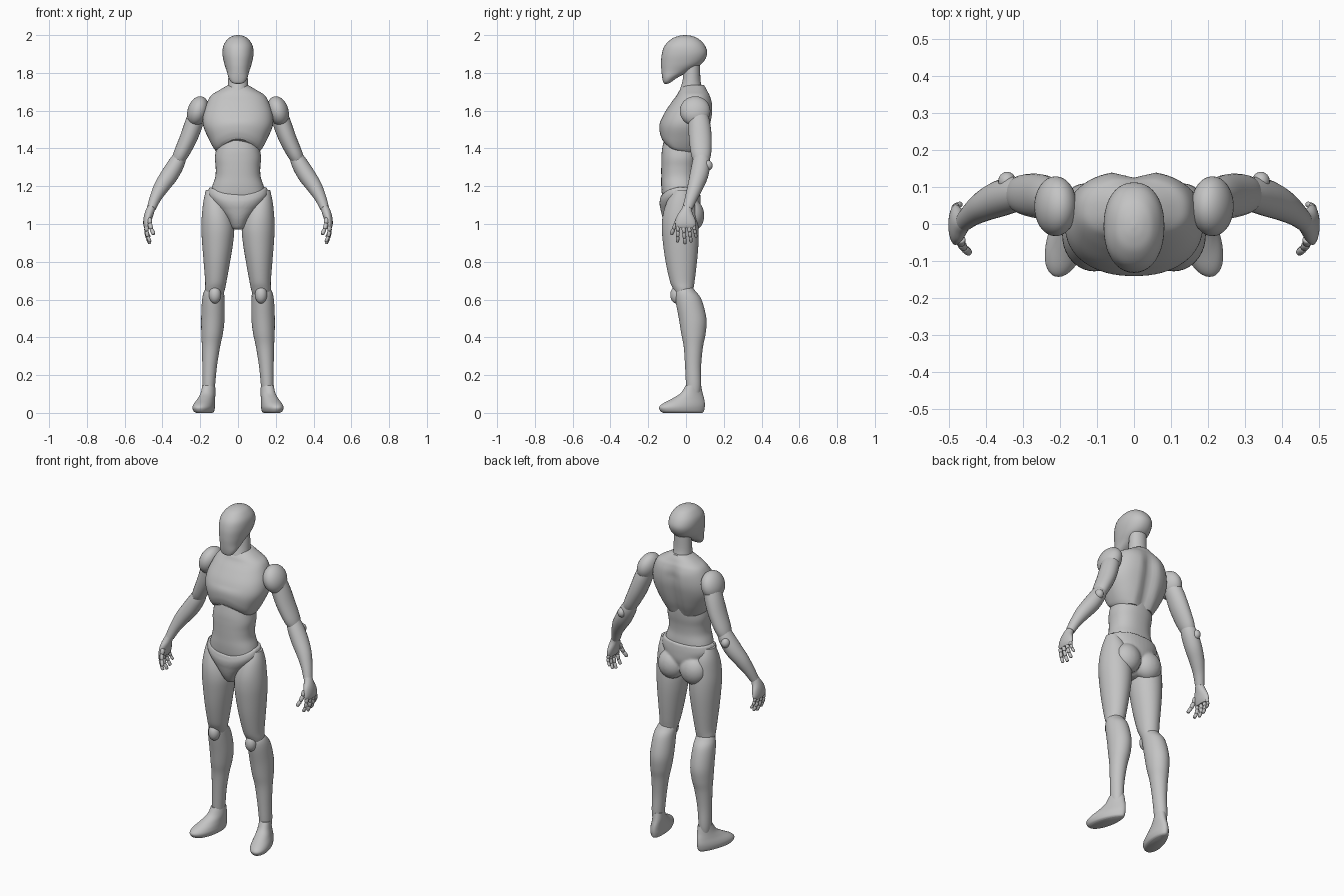
import bpy
import bmesh
from math import cos, sin, pi
from mathutils import Vector, Matrix

cube = bpy.data.objects.get("Cube")
if cube:
    bpy.data.objects.remove(cube)

GREY = (0.55, 0.55, 0.55, 1)
mat = bpy.data.materials.new("matte_grey")
mat.use_nodes = True
mat.diffuse_color = GREY
mat.node_tree.nodes["Principled BSDF"].inputs["Base Color"].default_value = GREY
parts = []


def clamp(v):
    return max(0.0, min(1.0, v))


def finish(name, bm):
    bmesh.ops.recalc_face_normals(bm, faces=bm.faces)
    mesh = bpy.data.meshes.new(name)
    bm.to_mesh(mesh)
    bm.free()
    mesh.materials.append(mat)
    ob = bpy.data.objects.new(name, mesh)
    bpy.context.collection.objects.link(ob)
    parts.append(ob)
    return ob


def smooth_rows(rows, steps=5):
    """Catmull-Rom interpolation between rows of numbers."""
    out = []
    for i in range(len(rows) - 1):
        a, b, c, d = (rows[max(0, min(len(rows) - 1, i + k))] for k in (-1, 0, 1, 2))
        for s in range(steps):
            t = s / steps
            out.append([q + t / 2 * (r - p + t * (2 * p - 5 * q + 4 * r - w + t * (3 * (q - r) + w - p)))
                        for p, q, r, w in zip(a, b, c, d)])
    return out + [list(rows[-1])]


def skin(bm, rings):
    """Joins rings of points into a closed tube."""
    loops = [[bm.verts.new(p) for p in ring] for ring in rings]
    n = len(loops[0])
    for lo, hi in zip(loops, loops[1:]):
        for i in range(n):
            bm.faces.new((lo[i], lo[(i + 1) % n], hi[(i + 1) % n], hi[i]))
    bm.faces.new(loops[0])
    bm.faces.new(loops[-1])


def spow(v, power):
    return abs(v) ** power * (1 if v >= 0 else -1)


def stack(rows, side=1, square=2.0, warp=None, n=40):
    """Level slices: height, centre x, half width, front y, back y."""
    rings = []
    for z, cx, rx, yf, yb in smooth_rows(rows):
        ring = []
        for i in range(n):
            a = 2 * pi * i / n
            p = Vector((cx + rx * spow(cos(a), 2 / square),
                        (yf + yb) / 2 + (yb - yf) / 2 * spow(sin(a), 2 / square), z))
            if warp:
                warp(p, cx)
            p.x *= side
            ring.append(p)
        rings.append(ring)
    bm = bmesh.new()
    skin(bm, rings)
    return bm


def tube(bm, rows, side=1, n=24, steps=5):
    """Slices square to a path: x, y, z, radius across, radius front to back."""
    rows = smooth_rows(rows, steps)
    rings = []
    for i, row in enumerate(rows):
        ahead, behind = rows[min(i + 1, len(rows) - 1)], rows[max(i - 1, 0)]
        t = (Vector(ahead[:3]) - Vector(behind[:3])).normalized()
        v = (Vector((0, 1, 0)) - t * t.y).normalized()
        u = v.cross(t)
        ring = [Vector(row[:3]) + u * row[3] * cos(2 * pi * k / n) + v * row[4] * sin(2 * pi * k / n)
                for k in range(n)]
        rings.append([(p.x * side, p.y, p.z) for p in ring])
    skin(bm, rings)
    return bm


def ball(bm, centre, radii, side=1, lean=0.0):
    x, y, z = centre
    m = (Matrix.Translation((x * side, y, z)) @ Matrix.Rotation(lean * side, 4, 'Y')
         @ Matrix.Diagonal((*radii, 1)))
    bmesh.ops.create_uvsphere(bm, u_segments=32, v_segments=20, radius=1, matrix=m)
    return bm


# Head and neck
finish("head", stack([
    (1.742, 0, .012, -.112, -.098), (1.75, 0, .034, -.12, -.08), (1.775, 0, .05, -.126, -.045),
    (1.81, 0, .06, -.13, .02), (1.85, 0, .073, -.132, .085), (1.9, 0, .082, -.128, .112),
    (1.945, 0, .077, -.112, .1), (1.98, 0, .054, -.076, .067), (1.995, 0, .028, -.04, .032),
    (2.0, 0, .004, -.01, .0)], square=2.2))
finish("neck", stack([
    (1.64, 0, .064, -.05, .1), (1.7, 0, .056, -.036, .09),
    (1.76, 0, .052, -.018, .077), (1.84, 0, .05, -.01, .075)]))


# Chest, with a raised front rib line and a groove down the spine
def chest_warp(p, cx):
    middle = clamp(1 - (p.x / .125) ** 2)
    if p.y < 0:
        p.z += .075 * middle * clamp(-p.y / .1) * clamp((1.56 - p.z) / .18)
    elif p.y > .05:
        p.y -= .022 * clamp(1 - abs(p.x) / .06) * clamp((1.72 - p.z) / .1)


finish("chest", stack([
    (1.375, 0, .108, -.128, .08), (1.4, 0, .128, -.134, .09), (1.45, 0, .155, -.14, .11),
    (1.52, 0, .184, -.138, .13), (1.58, 0, .184, -.118, .142), (1.64, 0, .165, -.08, .142),
    (1.68, 0, .143, -.05, .13), (1.705, 0, .105, -.036, .115), (1.735, 0, .054, -.012, .095)],
    square=2.3, warp=chest_warp, n=64))

# Abdomen
finish("abdomen", stack([
    (1.1, 0, .13, -.11, .05), (1.15, 0, .145, -.126, .06), (1.2, 0, .136, -.131, .06),
    (1.25, 0, .12, -.131, .055), (1.3, 0, .118, -.131, .058), (1.35, 0, .122, -.13, .066),
    (1.4, 0, .115, -.126, .07), (1.48, 0, .1, -.11, .07)], square=2.3))


# Pelvis with buttocks blended in
def pelvis_warp(p, cx):
    if p.y < 0:
        p.z -= .045 * clamp(1 - (p.x / .15) ** 2) * clamp(-p.y / .1) * clamp((p.z - 1.08) / .1)


bm = stack([
    (.972, 0, .03, -.085, .0), (.985, 0, .042, -.1, .02), (1.03, 0, .068, -.123, .05),
    (1.09, 0, .122, -.137, .075), (1.15, 0, .16, -.14, .076), (1.195, 0, .152, -.133, .07)],
    square=2.2, warp=pelvis_warp)
for s in (1, -1):
    ball(bm, (.072, .03, 1.045), (.08, .067, .085), s)
pelvis = finish("pelvis", bm)
remesh = pelvis.modifiers.new("blend", 'REMESH')
remesh.mode = 'VOXEL'
remesh.voxel_size = .006
remesh.use_smooth_shade = True
relax = pelvis.modifiers.new("relax", 'SMOOTH')
relax.factor = .5
relax.iterations = 6


# Feet turn outwards and widen to the toes
def foot_warp(p, cx):
    p.x = cx + (p.x - cx) * (1 - 1.6 * p.y) - .22 * p.y


for s, label in ((1, "left_"), (-1, "right_")):
    # Leg
    finish(label + "thigh", stack([
        (.62, .125, .046, -.05, .036), (.66, .121, .053, -.07, .04), (.7, .117, .057, -.086, .046),
        (.8, .112, .07, -.108, .058), (.9, .108, .082, -.122, .066), (.98, .107, .087, -.128, .066),
        (1.05, .112, .079, -.122, .058), (1.12, .12, .063, -.1, .045), (1.18, .13, .04, -.065, .02)],
        s))
    finish(label + "shin", stack([
        (.1, .155, .03, .005, .075), (.15, .155, .034, .0, .08), (.25, .15, .039, -.005, .08),
        (.35, .143, .048, -.012, .09), (.42, .137, .057, -.025, .104), (.5, .133, .062, -.038, .108),
        (.6, .131, .059, -.056, .082), (.645, .127, .052, -.055, .05), (.665, .124, .04, -.04, .035)],
        s))
    finish(label + "knee", ball(bmesh.new(), (.122, -.05, .625), (.032, .033, .046), s))
    finish(label + "foot", stack([
        (.0, .172, .036, -.12, .085), (.008, .173, .046, -.134, .094), (.028, .173, .051, -.143, .099),
        (.048, .172, .049, -.125, .1), (.075, .168, .043, -.075, .096), (.105, .164, .039, -.028, .088),
        (.145, .163, .035, -.002, .08)], s, warp=foot_warp))

    # Arm
    finish(label + "shoulder", ball(bmesh.new(), (.212, .048, 1.598), (.055, .081, .08), s, -.3))
    finish(label + "upper_arm", tube(bmesh.new(), [
        (.21, .06, 1.6, .045, .05), (.234, .07, 1.53, .048, .058), (.264, .076, 1.45, .046, .06),
        (.302, .08, 1.37, .04, .053), (.322, .082, 1.33, .032, .04)], s))
    finish(label + "forearm", tube(bmesh.new(), [
        (.305, .083, 1.365, .034, .04), (.326, .08, 1.32, .043, .048), (.362, .069, 1.26, .046, .049),
        (.403, .05, 1.2, .041, .042), (.436, .028, 1.14, .031, .033), (.458, .008, 1.085, .024, .027)], s))
    finish(label + "elbow", ball(bmesh.new(), (.343, .115, 1.31), (.024, .026, .028), s))
    finish(label + "hand", tube(bmesh.new(), [
        (.452, .01, 1.1, .019, .022), (.465, .003, 1.07, .023, .03), (.476, -.002, 1.035, .023, .048),
        (.482, -.002, 1.0, .02, .055), (.483, -.002, .978, .013, .05)], s))

    # Fingers: jointed segments curling inwards
    for finger, root, tip, r in (
            ("index_finger", (.483, -.042, .99), (.465, -.045, .905), .011),
            ("middle_finger", (.485, -.013, .985), (.466, -.005, .895), .011),
            ("ring_finger", (.485, .015, .985), (.466, .027, .905), .011),
            ("little_finger", (.483, .04, .99), (.468, .054, .93), .0095),
            ("thumb", (.468, -.04, 1.03), (.445, -.078, .945), .0125)):
        bm = bmesh.new()
        a, b = Vector(root), Vector(tip)
        knots = [a.lerp(b, k / 3) + Vector((.008 * sin(pi * k / 3), 0, 0)) for k in range(4)]
        for k in range(3):
            w = r * (1 - .08 * k)
            rows = [(*knots[k].lerp(knots[k + 1], t), w * f, w * f)
                    for t, f in ((0, .7), (.15, 1), (.85, .95), (1, .65))]
            tube(bm, rows, s, n=12, steps=2)
        finish(label + finger, bm)

# Smooth shading with crisp rims
bpy.ops.object.select_all(action='DESELECT')
for ob in parts:
    ob.select_set(True)
bpy.context.view_layer.objects.active = parts[0]
bpy.ops.object.shade_smooth_by_angle(angle=pi / 3.5)
